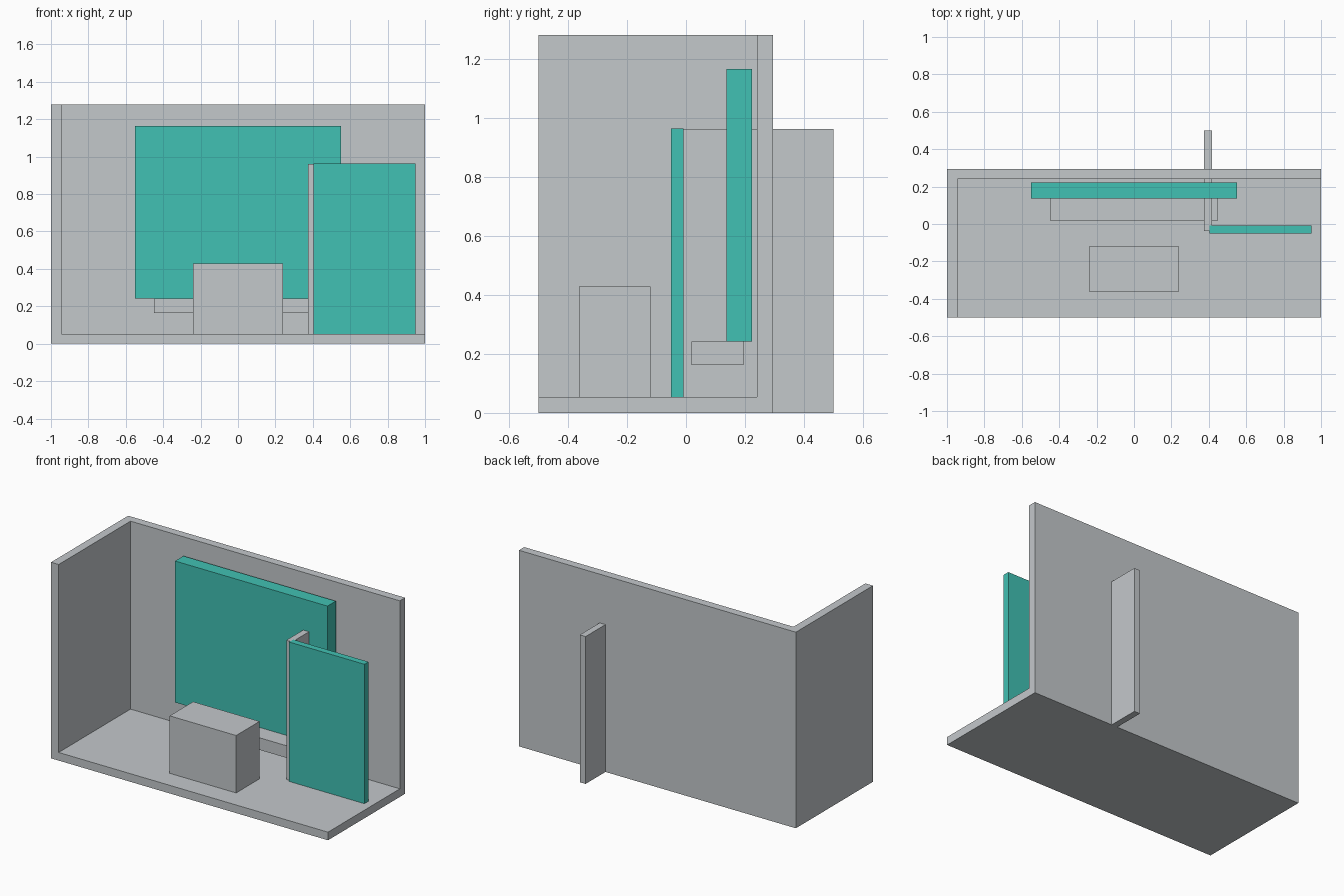
import bpy
import bmesh
from mathutils import Vector

cube = bpy.data.objects.get("Cube")
if cube:
    bpy.data.objects.remove(cube, do_unlink=True)


def make_material(name, rgb):
    mat = bpy.data.materials.new(name)
    mat.use_nodes = True
    mat.diffuse_color = (*rgb, 1)
    mat.node_tree.nodes["Principled BSDF"].inputs["Base Color"].default_value = (*rgb, 1)
    return mat


grey = make_material("light_grey", (0.55, 0.58, 0.60))
teal = make_material("teal", (0.053, 0.533, 0.451))


def box(name, mat, low, high):
    """Axis-aligned block between two opposite corners."""
    low, high = Vector(low), Vector(high)
    size, centre = high - low, (low + high) / 2
    bm = bmesh.new()
    bmesh.ops.create_cube(bm, size=1)
    for v in bm.verts:
        v.co = v.co * size
    mesh = bpy.data.meshes.new(name)
    bm.to_mesh(mesh)
    bm.free()
    mesh.materials.append(mat)
    obj = bpy.data.objects.new(name, mesh)
    obj.location = centre
    bpy.context.collection.objects.link(obj)
    return obj


# Room shell: a solid block hollowed out, leaving floor, back wall and right wall
room = box("room_shell", grey, (-1, -0.5, 0), (1, 0.295, 1.28))
hollow = box("room_hollow", grey, (-0.945, -1, 0.053), (1.5, 0.241, 2))
cut = room.modifiers.new("hollow_out", "BOOLEAN")
cut.operation = "DIFFERENCE"
cut.solver = "EXACT"
cut.object = hollow
hollow.hide_render = True
bpy.context.view_layer.objects.active = room
room.select_set(True)
bpy.ops.object.modifier_apply(modifier=cut.name)
bpy.data.objects.remove(hollow, do_unlink=True)

# Large panel in front of the back wall, with the shelf beneath it
box("wall_panel", teal, (-0.55, 0.137, 0.242), (0.55, 0.223, 1.165))
box("shelf", grey, (-0.45, 0.018, 0.163), (0.45, 0.195, 0.242))

# Free-standing counter
box("counter", grey, (-0.24, -0.362, 0.05), (0.24, -0.12, 0.428))

# Partition running through the back wall, and the door panel at its front end
box("partition", grey, (0.375, -0.037, 0), (0.417, 0.5, 0.962))
box("door_panel", teal, (0.405, -0.05, 0.001), (0.948, -0.008, 0.963))
